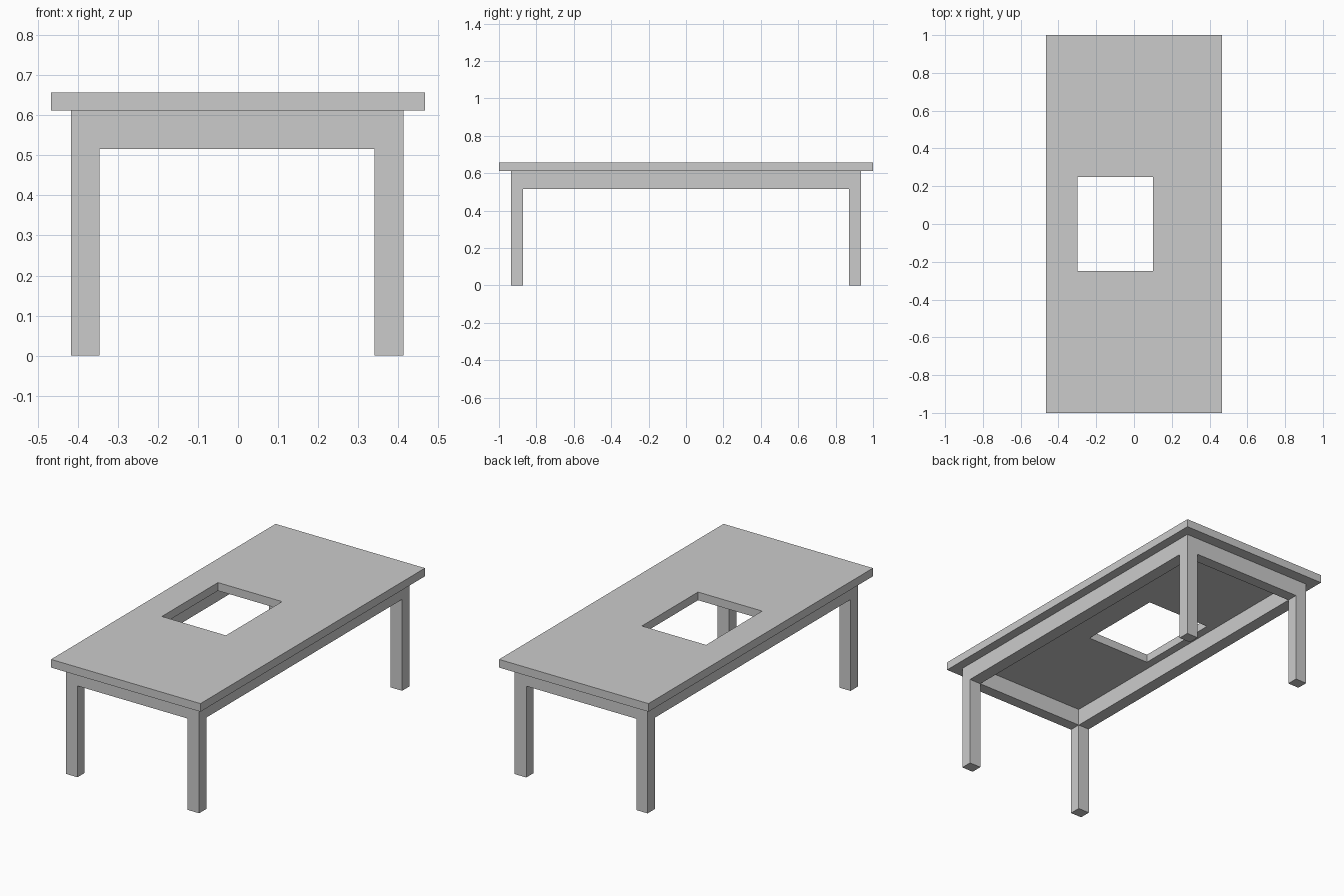
import bpy
import bmesh

if "Cube" in bpy.data.objects:
    bpy.data.objects.remove(bpy.data.objects["Cube"])


def ring(xs, ys, z0, z1):
    """Solid rectangular ring from a 3x3 plan grid with the centre cell left open."""
    bm = bmesh.new()
    v = [[bm.verts.new((x, y, z0)) for y in ys] for x in xs]
    cells = {}
    for i in range(3):
        for j in range(3):
            if (i, j) != (1, 1):
                cells[i, j] = bm.faces.new(
                    (v[i][j], v[i][j + 1], v[i + 1][j + 1], v[i + 1][j]))
    raise_faces(bm, list(cells.values()), z1 - z0, keep=True)
    return bm, cells


def raise_faces(bm, faces, dz, keep=False):
    res = bmesh.ops.extrude_face_region(bm, geom=faces, use_keep_orig=keep)
    verts = [g for g in res["geom"] if isinstance(g, bmesh.types.BMVert)]
    bmesh.ops.translate(bm, verts=verts, vec=(0, 0, dz))


def finish(name, bm):
    bmesh.ops.recalc_face_normals(bm, faces=bm.faces)
    mesh = bpy.data.meshes.new(name)
    bm.to_mesh(mesh)
    bm.free()
    bpy.context.collection.objects.link(bpy.data.objects.new(name, mesh))


# Table top with off-centre rectangular opening
bm, _ = ring((-0.466, -0.30, 0.10, 0.466), (-1, -0.25, 0.25, 1), 0.611, 0.657)
finish("table_top", bm)

# Apron ring with four legs drawn down from its corners
bm, cells = ring((-0.416, -0.346, 0.341, 0.413), (-0.936, -0.872, 0.872, 0.936), 0.515, 0.611)
for corner in ((0, 0), (0, 2), (2, 0), (2, 2)):
    raise_faces(bm, [cells[corner]], -0.515)
finish("apron_and_legs", bm)
